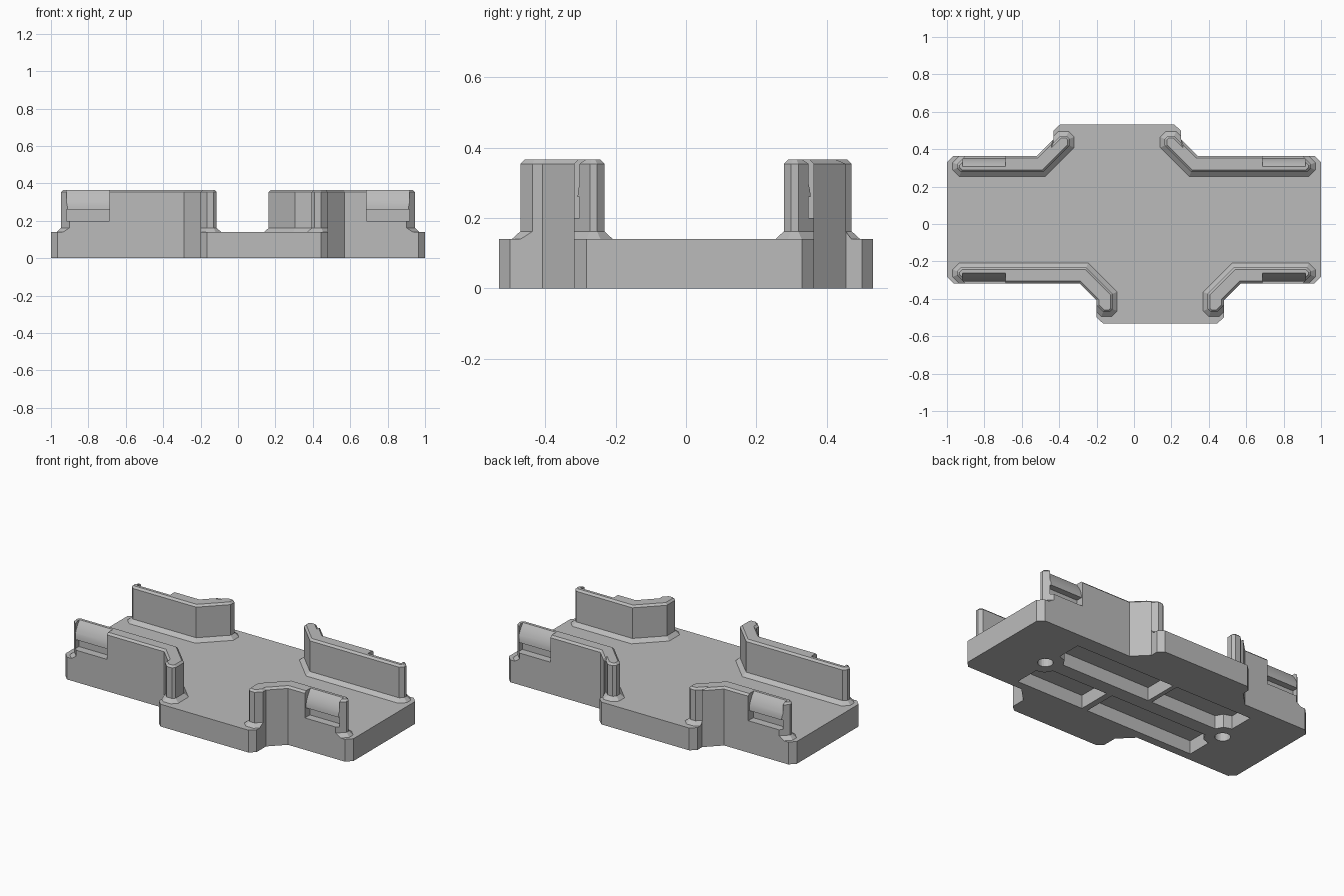
import bpy, bmesh
from math import sin, cos, tau
from mathutils import Vector

cube = bpy.data.objects.get("Cube")
if cube:
    bpy.data.objects.remove(cube, do_unlink=True)

grey = bpy.data.materials.new("plain_grey")
grey.use_nodes = True
grey.diffuse_color = (0.5, 0.5, 0.5, 1)
grey.node_tree.nodes["Principled BSDF"].inputs["Base Color"].default_value = (0.5, 0.5, 0.5, 1)

BASE_Z, TOP_Z = 0.14, 0.366


def loft(name, rings):
    """Closed solid through rings of 3D points."""
    bm = bmesh.new()
    loops = [[bm.verts.new(p) for p in ring] for ring in rings]
    n = len(loops[0])
    for low, high in zip(loops, loops[1:]):
        for i in range(n):
            j = (i + 1) % n
            bm.faces.new((low[i], low[j], high[j], high[i]))
    bm.faces.new(loops[0][::-1])
    bm.faces.new(loops[-1])
    bmesh.ops.recalc_face_normals(bm, faces=bm.faces)
    mesh = bpy.data.meshes.new(name)
    bm.to_mesh(mesh)
    bm.free()
    mesh.materials.append(grey)
    obj = bpy.data.objects.new(name, mesh)
    bpy.context.collection.objects.link(obj)
    return obj


def prism(name, outline, z0, z1):
    return loft(name, [[(x, y, z) for x, y in outline] for z in (z0, z1)])


def cut(target, cutter):
    mod = target.modifiers.new("cut", "BOOLEAN")
    mod.operation, mod.solver, mod.object = "DIFFERENCE", "EXACT", cutter
    bpy.context.view_layer.objects.active = target
    bpy.ops.object.modifier_apply(modifier=mod.name)
    bpy.data.objects.remove(cutter, do_unlink=True)


def inset(points, amounts):
    """Move every edge of an outline inward by its own amount."""
    pts = [Vector(p) for p in points]
    n = len(pts)
    area = sum(pts[i - 1].cross(pts[i]) for i in range(n))
    turn = 1 if area > 0 else -1
    lines = []
    for i in range(n):
        d = (pts[(i + 1) % n] - pts[i]).normalized()
        lines.append((pts[i] + turn * amounts[i] * Vector((-d.y, d.x)), d))
    result = []
    for i in range(n):
        (p, d), (q, e) = lines[i - 1], lines[i]
        result.append(p + d * ((q - p).cross(e) / d.cross(e)))
    return result


# Corner layout: x sign, y sign, x of the neck side, distance of the long side
corners = {
    "front_right": (-1, -1, -0.20, 0.318),
    "front_left": (1, -1, 0.48, 0.318),
    "back_left": (1, 1, 0.25, 0.364),
    "back_right": (-1, 1, -0.43, 0.364),
}

# Base plate with stepped, chamfered outline
outline = []
for s, t, n, w in corners.values():
    part = [(s, t * (w - 0.035)), (0.965 * s, t * w), (n + 0.09 * s, t * w),
            (n, t * (w + 0.09)), (n, 0.5 * t), (n - 0.035 * s, 0.532 * t)]
    outline += part if s * t > 0 else part[::-1]
base = prism("base_plate", outline, 0, BASE_Z)

# Underside pockets, each with one corner cut back around a screw hole
for s, t, inner in ((1, 1, -0.067), (1, -1, 0.165), (-1, -1, 0.125), (-1, 1, -0.095)):
    pocket = [(inner, 0.045 * t), (inner, 0.265 * t), (0.64 * s, 0.265 * t),
              (0.64 * s, 0.105 * t), (0.59 * s, 0.09 * t), (0.565 * s, 0.045 * t)]
    cut(base, prism("pocket_cutter", pocket, -0.05, 0.085))

# Blind screw holes
for s in (-1, 1):
    ring = [(0.658 * s + 0.045 * cos(tau * i / 24), 0.045 * sin(tau * i / 24)) for i in range(24)]
    cut(base, prism("hole_cutter", ring, -0.05, 0.1))

# Corner walls with flared foot, chamfered rim and a clip recess
for name, (s, t, n, w) in corners.items():
    foot = [(0.935 * s, w), (n + 0.09 * s, w), (n, w + 0.09), (n, 0.47),
            (n - 0.025 * s, 0.495), (n - 0.08 * s, 0.495), (n - 0.11 * s, 0.465),
            (n - 0.11 * s, w + 0.045), (n + 0.045 * s, w - 0.11), (0.935 * s, w - 0.11),
            (0.97 * s, w - 0.075), (0.97 * s, w - 0.035)]
    foot = [(x, y * t) for x, y in foot]
    body = inset(foot, [0] * 3 + [0.024] * 9)
    rim = inset(body, [0.012] * 12)
    levels = ((foot, BASE_Z), (body, BASE_Z + 0.022), (body, TOP_Z - 0.012), (rim, TOP_Z))
    wall = loft(name + "_wall", [[(x, y, z) for x, y in ring] for ring, z in levels])

    # Slot below a rounded lip on the outer face
    lip = [(w - 0.010 - 0.05 * (k / 6) ** 2, 0.26 + 0.11 * k / 6) for k in range(7)]
    profile = [(w + 0.05, 0.2), (w - 0.05, 0.2), (w - 0.05, 0.26)] + lip + [(w + 0.05, 0.4)]
    cut(wall, loft("clip_cutter", [[(x * s, y * t, z) for y, z in profile] for x in (0.687, 0.917)]))

    # Smooth only the curved lip
    bpy.ops.object.select_all(action="DESELECT")
    wall.select_set(True)
    bpy.context.view_layer.objects.active = wall
    bpy.ops.object.shade_smooth_by_angle(angle=0.3)
